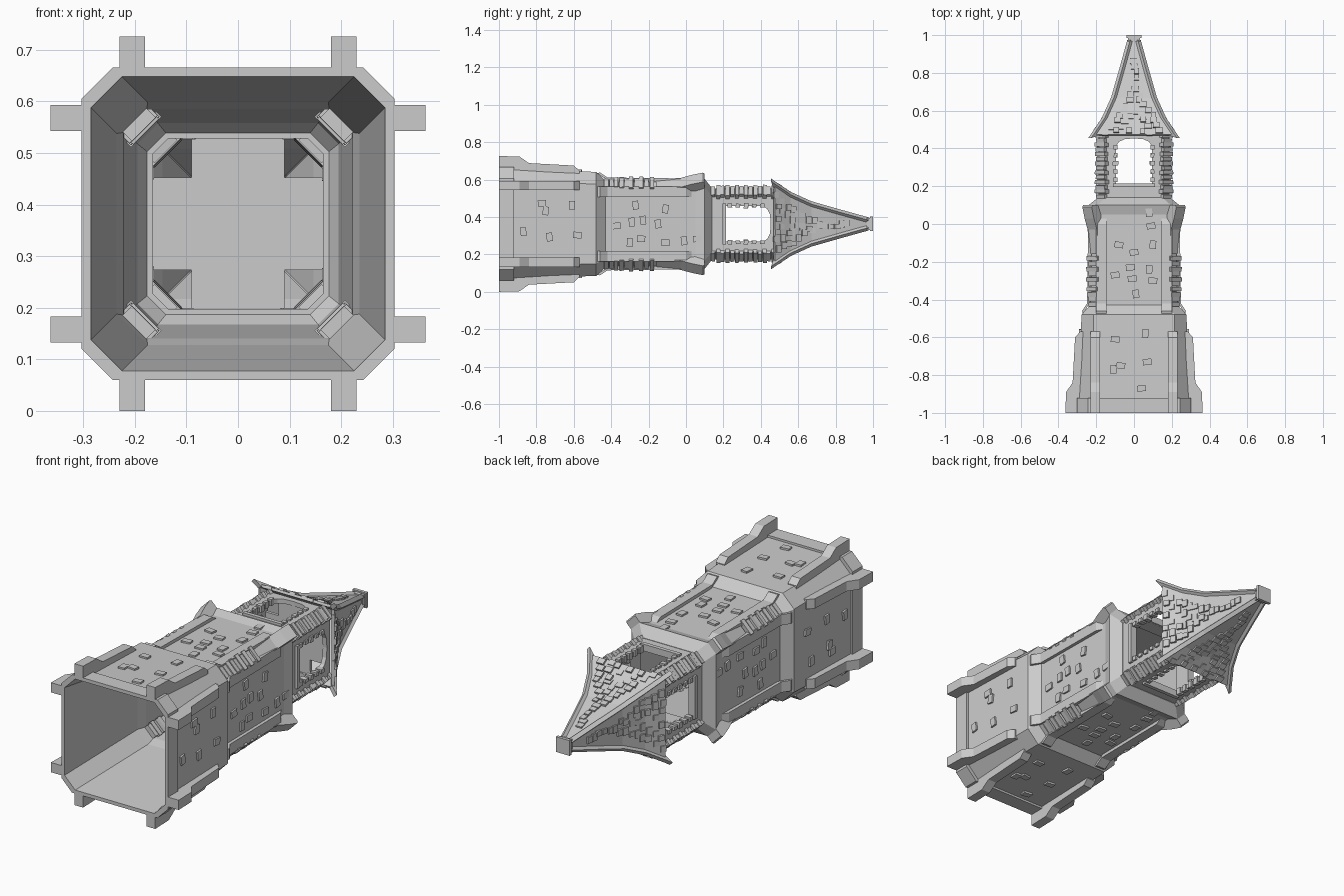
import bpy, bmesh, math, random
from mathutils import Matrix, Vector

random.seed(4)
AXIS = 0.363
DIAG = math.pi / 4

cube = bpy.data.objects.get("Cube")
if cube:
    bpy.data.objects.remove(cube, do_unlink=True)

stone = bpy.data.materials.new("pale_grey_stone")
stone.use_nodes = True
stone.diffuse_color = (0.6, 0.6, 0.6, 1)
stone.node_tree.nodes["Principled BSDF"].inputs["Base Color"].default_value = (0.6, 0.6, 0.6, 1)


def finish(name, bm):
    bmesh.ops.recalc_face_normals(bm, faces=bm.faces)
    mesh = bpy.data.meshes.new(name)
    bm.to_mesh(mesh)
    bm.free()
    mesh.materials.append(stone)
    obj = bpy.data.objects.new(name, mesh)
    obj.location.z = AXIS
    bpy.context.collection.objects.link(obj)
    return obj


def four_sides(name, bm, turn=0.0):
    """Repeat one side (height along +z) around the lengthwise axis."""
    source = bm.verts[:] + bm.edges[:] + bm.faces[:]
    for k in range(1, 4):
        copy = bmesh.ops.duplicate(bm, geom=source)["geom"]
        verts = [g for g in copy if isinstance(g, bmesh.types.BMVert)]
        bmesh.ops.rotate(bm, verts=verts, matrix=Matrix.Rotation(k * math.pi / 2, 3, 'Y'))
    bmesh.ops.rotate(bm, verts=bm.verts, matrix=Matrix.Rotation(turn, 3, 'Y'))
    return finish(name, bm)


def box(bm, pos, size, tilt=0.0, spin=0.0):
    m = (Matrix.Translation(pos) @ Matrix.Rotation(tilt, 4, 'X')
         @ Matrix.Rotation(spin, 4, 'Z') @ Matrix.Diagonal((*size, 1)))
    bmesh.ops.create_cube(bm, size=1, matrix=m)


def prism(bm, pts, a, b, across=True):
    """Extrude (y, h) points across x, or (x, y) points through the height."""
    def place(p, d):
        return (d, p[0], p[1]) if across else (p[0], p[1], d)
    low = [bm.verts.new(place(p, a)) for p in pts]
    top = [bm.verts.new(place(p, b)) for p in pts]
    bm.faces.new(low)
    bm.faces.new(top)
    for i in range(len(pts)):
        j = (i + 1) % len(pts)
        bm.faces.new((low[i], low[j], top[j], top[i]))


def shell(name, profile):
    """Loft chamfered square rings (y, half width, chamfer) into a closed tube."""
    bm = bmesh.new()
    rings = []
    for y, r, c in profile:
        s = r - c
        loop = [(s, r), (r, s), (r, -s), (s, -r), (-s, -r), (-r, -s), (-r, s), (-s, r)]
        rings.append([bm.verts.new((x, y, z)) for x, z in loop])
    for a, b in zip(rings, rings[1:] + rings[:1]):
        for i in range(8):
            j = (i + 1) % 8
            bm.faces.new((a[i], a[j], b[j], b[i]))
    return finish(name, bm)


# Hollow tower body: plinth, lower tier, sloped step, upper tier, cornice, inside
shell("tower_body", [
    (-1, 0.303, 0.06), (-0.92, 0.303, 0.06), (-0.92, 0.292, 0.065), (-0.48, 0.278, 0.065),
    (-0.43, 0.232, 0.045), (0.05, 0.225, 0.045), (0.1, 0.24, 0.045), (0.14, 0.19, 0.04),
    (0.14, 0.17, 0.035), (0.1, 0.195, 0.04), (-0.43, 0.222, 0.045),
    (-0.48, 0.235, 0.06), (-1, 0.285, 0.06)])

# Paired stepped buttresses on the lower tier
bm = bmesh.new()
foot = [(-1, 0.295), (-1, 0.363), (-0.89, 0.36), (-0.84, 0.325), (-0.6, 0.312),
        (-0.57, 0.285), (-0.57, 0.27), (-0.92, 0.285)]
for s in (-1, 1):
    prism(bm, foot, s * 0.18, s * 0.23)
four_sides("lower_buttresses", bm)

# Raised rails framing the upper panels
bm = bmesh.new()
rail = [(-0.48, 0.27), (-0.46, 0.275), (-0.42, 0.248), (0.0, 0.243), (0.03, 0.225), (-0.4, 0.225)]
for s in (-1, 1):
    prism(bm, rail, s * 0.145, s * 0.2)
four_sides("upper_rails", bm)

# Flared brackets on the upper corners
bm = bmesh.new()
prism(bm, [(-0.16, 0.28), (-0.16, 0.303), (-0.03, 0.312), (0.03, 0.335),
           (0.09, 0.352), (0.1, 0.345), (0.1, 0.28)], -0.035, 0.035)
four_sides("corner_brackets", bm, DIAG)


# Stacked corner stones
def quoins(name, start, end, rows, radius, width):
    bm = bmesh.new()
    pitch = (end - start) / rows
    for i in range(rows):
        w = width * (1.0 if i % 2 else 0.84) + random.uniform(-0.004, 0.004)
        d = 0.06 + random.uniform(-0.008, 0.008)
        box(bm, (0, start + (i + 0.5) * pitch, radius - 0.03), (w, pitch * 0.84, d),
            random.uniform(-0.12, 0.12))
    four_sides(name, bm, DIAG)


quoins("upper_corner_stones", -0.44, -0.17, 10, 0.315, 0.08)
quoins("belfry_corner_stones", 0.135, 0.48, 14, 0.255, 0.075)

# Scattered raised wall stones, one layout per panel
bm = bmesh.new()
spots = [(0.06, -0.58), (-0.1, -0.61), (-0.07, -0.75), (-0.11, -0.77), (0.07, -0.73),
         (0.04, -0.87), (0.08, 0.06), (0.09, -0.01), (-0.08, -0.11), (0.1, -0.11),
         (0, -0.15), (-0.02, -0.23), (0.08, -0.24), (-0.1, -0.27), (-0.01, -0.29),
         (0.01, -0.37), (0.1, -0.3)]
for i, (x, y) in enumerate(spots):
    h = 0.278 + (-0.48 - y) * 0.032 if y < -0.48 else 0.226 - y * 0.012
    size = (0.046, 0.032, 0.018) if i % 3 else (0.034, 0.044, 0.018)
    box(bm, (x, y, h), size, 0, random.uniform(-0.15, 0.15))
four_sides("wall_stones", bm)

# Belfry walls with arched openings
bm = bmesh.new()
half = [(0, 0.13), (0.15, 0.13), (0.15, 0.48), (0, 0.48), (0, 0.453), (0.05, 0.449),
        (0.08, 0.435), (0.095, 0.41), (0.095, 0.205), (0, 0.205)]
for s in (-1, 1):
    prism(bm, [(s * x, y) for x, y in half], 0.165, 0.188, across=False)
four_sides("belfry_walls", bm)

# Belfry corner posts
bm = bmesh.new()
box(bm, (0, 0.305, 0.225), (0.06, 0.35, 0.025))
four_sides("belfry_posts", bm, DIAG)

# Cross-shaped belfry ceiling
bm = bmesh.new()
box(bm, (0, 0.465, 0.0925), (0.18, 0.015, 0.185))
four_sides("belfry_ceiling", bm)

# Window sills and jamb stones
bm = bmesh.new()
box(bm, (0, 0.205, 0.183), (0.22, 0.02, 0.035))
for s in (-1, 1):
    for i in range(5):
        w = random.uniform(0.018, 0.03)
        box(bm, (s * 0.098, 0.235 + i * 0.043, 0.18), (w, 0.024, 0.034), 0, random.uniform(-0.1, 0.1))
four_sides("window_trim", bm)

# Hollow flared spire
slope = [(0.475, 0.215), (0.56, 0.158), (0.67, 0.108), (0.82, 0.065), (0.975, 0.022)]
shell("spire_roof", [(y, r, 0.004) for y, r in slope]
      + [(y - 0.006, r - 0.012, 0.002) for y, r in reversed(slope)])

# Spire corner ridges with projecting eave tips
bm = bmesh.new()
outer = [(0.455, 0.235 * math.sqrt(2))] + [(y, r * math.sqrt(2) + 0.008) for y, r in slope]
inner = [(y - 0.01, r * math.sqrt(2) - 0.015) for y, r in reversed(slope)]
prism(bm, outer + inner, -0.011, 0.011)
four_sides("spire_ridges", bm, DIAG)

# Scattered shingles, denser near the eaves
bm = bmesh.new()
for (y0, r0), (y1, r1) in zip(slope, slope[1:]):
    tilt = math.atan2(r1 - r0, y1 - y0)
    rows = max(2, round((y1 - y0) / 0.03))
    for i in range(rows):
        t = (i + 0.5) / rows
        y, r = y0 + (y1 - y0) * t, r0 + (r1 - r0) * t
        if y > 0.88:
            continue
        room = r - 0.035
        count = max(1, int(room / 0.022 * (1.1 - y * 0.55)))
        for k in range(count):
            x = -room + 2 * room * (k + random.uniform(0.2, 0.8)) / count
            box(bm, (x, y + random.uniform(-0.008, 0.008), r + 0.002),
                (random.uniform(0.025, 0.04), 0.03, 0.012), tilt + 0.08)
four_sides("roof_shingles", bm)

# Finial cap
bm = bmesh.new()
box(bm, (0, 0.975, 0), (0.064, 0.02, 0.064))
box(bm, (0, 0.992, 0), (0.078, 0.016, 0.078))
finish("spire_cap", bm)
